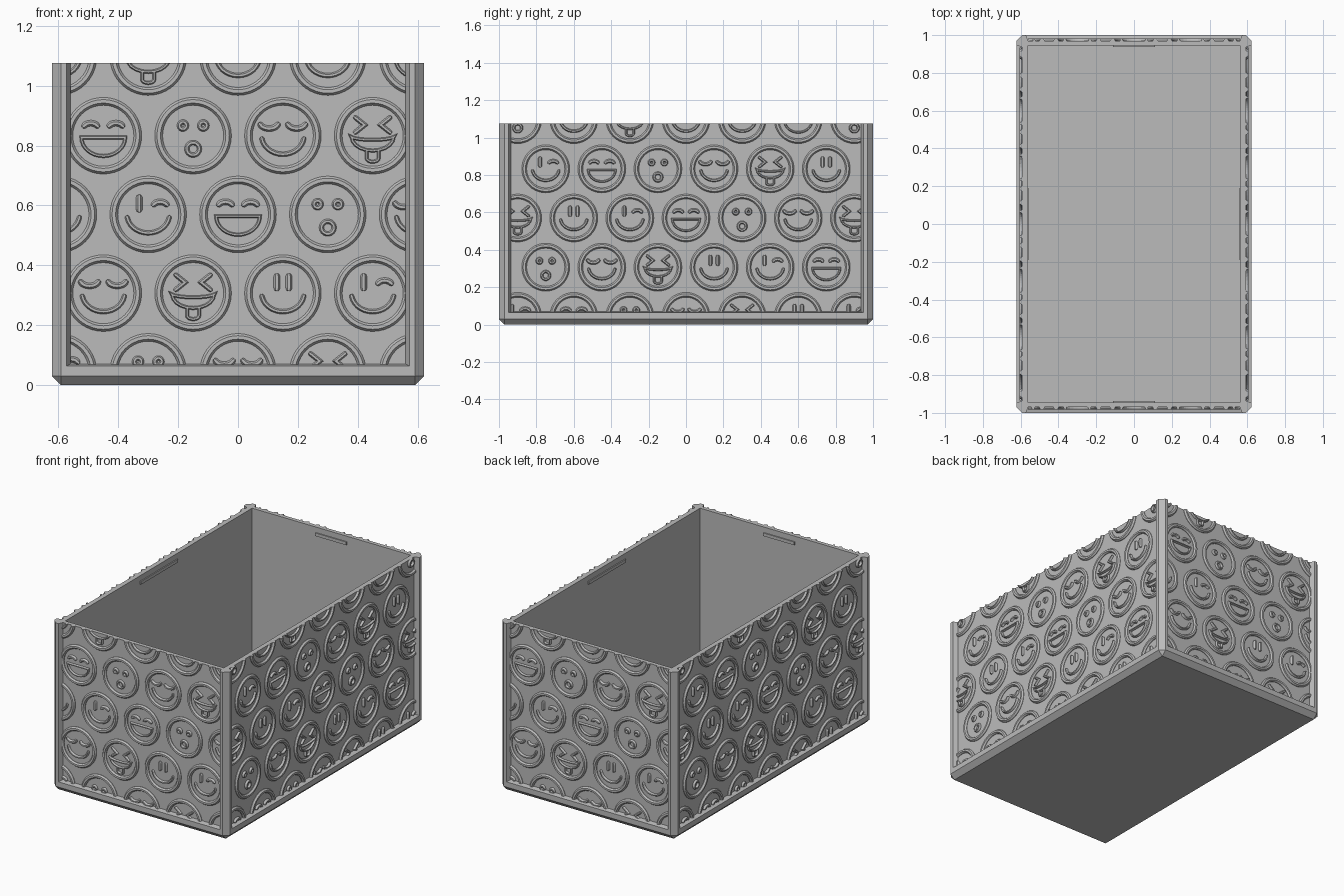
import bpy, bmesh, math
from mathutils import Matrix, Vector

cube = bpy.data.objects.get("Cube")
if cube:
    bpy.data.objects.remove(cube, do_unlink=True)

HX, HY, H = 0.622, 1.0, 1.076      # half sizes and height
IX, IY, FLOOR = 0.562, 0.945, 0.06  # cavity
DEPTH, RELIEF = 0.03, 0.013         # panel recess and raised pattern
PITCH, ROW = 0.3, 0.263             # pattern spacing

grey = bpy.data.materials.new("plain grey")
grey.use_nodes = True
grey.diffuse_color = (0.5, 0.5, 0.5, 1)
grey.node_tree.nodes["Principled BSDF"].inputs["Base Color"].default_value = (0.5, 0.5, 0.5, 1)


def to_object(bm, name):
    bmesh.ops.recalc_face_normals(bm, faces=bm.faces[:])
    mesh = bpy.data.meshes.new(name)
    bm.to_mesh(mesh)
    bm.free()
    mesh.materials.append(grey)
    obj = bpy.data.objects.new(name, mesh)
    bpy.context.collection.objects.link(obj)
    return obj


def box_mesh(x, y, z0, z1):
    bm = bmesh.new()
    bmesh.ops.create_cube(bm, size=1, matrix=Matrix.Translation((0, 0, (z0 + z1) / 2))
                          @ Matrix.Diagonal((2 * x, 2 * y, z1 - z0, 1)))
    return bm


def cut(target, cutter):
    mod = target.modifiers.new("cut", 'BOOLEAN')
    mod.operation, mod.solver, mod.object = 'DIFFERENCE', 'EXACT', cutter
    bpy.context.view_layer.objects.active = target
    bpy.ops.object.modifier_apply(modifier=mod.name)
    bpy.data.objects.remove(cutter, do_unlink=True)


# Panels: name, quarter turns, half width, distance of the outer face
PANELS = [("front", 0, 0.56, HY), ("left", 1, 0.935, HX),
          ("back", 2, 0.56, HY), ("right", 3, 0.935, HX)]


def panel_matrix(turns, dist):
    """Local (across, up, outward) to world."""
    frame = Matrix(((1, 0, 0, 0), (0, 0, -1, -dist), (0, 1, 0, 0), (0, 0, 0, 1)))
    return Matrix.Rotation(turns * math.pi / 2, 4, 'Z') @ frame


# Box body: chamfered corners and bottom edge
bm = box_mesh(HX, HY, 0, H)
edges = [e for e in bm.edges if any(v.co.z < 0.01 for v in e.verts)]
bmesh.ops.bevel(bm, geom=edges, offset=0.03, segments=1, affect='EDGES', profile=0.5)
body = to_object(bm, "box_body")
cut(body, to_object(box_mesh(IX, IY, FLOOR, H + 0.2), "cavity_cutter"))

# Recessed panels with sloped borders, open at the top
for name, turns, half, dist in PANELS:
    bm = bmesh.new()
    for d, grow in ((-DEPTH, 0), (DEPTH, 0.026)):
        w, low = half + grow, 0.07 - grow / 2
        for u, v in ((-w, low), (w, low), (w, H + 0.1), (-w, H + 0.1)):
            bm.verts.new((u, v, d))
    bmesh.ops.convex_hull(bm, input=bm.verts[:])
    bmesh.ops.transform(bm, matrix=panel_matrix(turns, dist), verts=bm.verts[:])
    cut(body, to_object(bm, "recess_cutter"))


# Raised ridges along flat paths
def arc(cx, cy, rx, ry, a0, a1, n):
    return [(cx + rx * math.cos(math.radians(a0 + (a1 - a0) * i / n)),
             cy + ry * math.sin(math.radians(a0 + (a1 - a0) * i / n))) for i in range(n + 1)]


def ridge(bm, origin, path, w, closed=False):
    pts = [Vector(p) for p in path]
    widths = [w] * len(pts)
    if closed:
        pts, widths = pts[:-1] if (pts[0] - pts[-1]).length < 1e-5 else pts, widths
    else:
        a, b = (pts[0] - pts[1]).normalized(), (pts[-1] - pts[-2]).normalized()
        pts = [pts[0] + a * w, pts[0] + a * w * 0.7] + pts + [pts[-1] + b * w * 0.7, pts[-1] + b * w]
        widths = [w * 0.3, w * 0.75] + widths + [w * 0.75, w * 0.3]
    n, rings = len(pts), []
    for i, p in enumerate(pts):
        prev = pts[i - 1] if closed or i else p
        nxt = pts[(i + 1) % n] if closed or i < n - 1 else p
        t1, t2 = (p - prev).normalized(), (nxt - p).normalized()
        t = (t1 + t2).normalized()
        side = Vector((-t.y, t.x))
        ref = t2 if t2.length else t1
        side *= widths[i] / max(0.55, side.dot(Vector((-ref.y, ref.x))))
        ring = []
        for s, d in ((-1, -0.004), (-1, 0.003), (-0.45, RELIEF), (0.45, RELIEF), (1, 0.003), (1, -0.004)):
            q = p + side * s + origin
            ring.append(bm.verts.new((q.x, q.y, d - DEPTH)))
        rings.append(ring)
    m = len(rings[0])
    for i in range(n if closed else n - 1):
        a, b = rings[i], rings[(i + 1) % n]
        for j in range(m):
            bm.faces.new((a[j], a[(j + 1) % m], b[(j + 1) % m], b[j]))
    if not closed:
        bm.faces.new(rings[0])
        bm.faces.new(rings[-1])


def face_disc(bm, o, kind):
    ridge(bm, o, arc(0, 0, 0.115, 0.115, 0, 360, 40), 0.013, True)

    def smile():
        ridge(bm, o, arc(0, 0, 0.071, 0.062, 190, 350, 14), 0.008)

    def tall_eye(x):
        ridge(bm, o, [(x, 0.018), (x, 0.055)], 0.011)

    def arched_eye(x):
        ridge(bm, o, arc(x, 0.03, 0.022, 0.012, 160, 20, 6), 0.010)

    if kind == 0:      # wink
        tall_eye(-0.03)
        arched_eye(0.04)
        smile()
    elif kind == 1:    # laugh
        for x in (-0.042, 0.042):
            arched_eye(x)
        ridge(bm, o, arc(0, -0.006, 0.073, 0.062, 180, 360, 16), 0.006, True)
    elif kind == 2:    # surprise
        for x in (-0.034, 0.034):
            ridge(bm, o, arc(x, 0.034, 0.012, 0.012, 0, 360, 14), 0.008, True)
        ridge(bm, o, arc(0, -0.044, 0.021, 0.021, 0, 360, 18), 0.008, True)
    elif kind == 3:    # closed eyes
        for x in (-0.046, 0.046):
            ridge(bm, o, arc(x, 0.042, 0.03, 0.018, 200, 340, 8), 0.010)
        smile()
    elif kind == 4:    # tongue out
        for s in (-1, 1):
            ridge(bm, o, [(s * 0.057, 0.06), (s * 0.027, 0.036), (s * 0.057, 0.012)], 0.008)
        ridge(bm, o, arc(0, 0, 0.075, 0.014, 180, 360, 10) + arc(0, -0.004, 0.07, 0.046, 0, -180, 10),
              0.006, True)
        ridge(bm, o, [(-0.02, -0.05), (-0.02, -0.075)] + arc(0, -0.075, 0.02, 0.012, 200, 340, 6)
              + [(0.02, -0.075), (0.02, -0.05)], 0.006)
    else:              # smile
        for x in (-0.02, 0.02):
            tall_eye(x)
        smile()


# One trimmed pattern per panel
for name, turns, half, dist in PANELS:
    bm = bmesh.new()
    for r in range(5):
        shift = 0.5 * (r % 2)
        for k in range(-4, 5):
            u = (k - shift) * PITCH
            if abs(u) < half + 0.11:
                face_disc(bm, Vector((u, 0.044 + r * ROW)), (3 - r + 2 * (r % 2) + k) % 6)
    for co, no in (((half, 0, 0), (1, 0, 0)), ((-half, 0, 0), (-1, 0, 0)),
                   ((0, H, 0), (0, 1, 0)), ((0, 0.068, 0), (0, -1, 0))):
        res = bmesh.ops.bisect_plane(bm, geom=bm.verts[:] + bm.edges[:] + bm.faces[:], dist=1e-6,
                                     plane_co=co, plane_no=no, clear_outer=True)
        rim = [g for g in res["geom_cut"] if isinstance(g, bmesh.types.BMEdge) and g.is_boundary]
        bmesh.ops.holes_fill(bm, edges=rim, sides=0)
    bmesh.ops.transform(bm, matrix=panel_matrix(turns, dist), verts=bm.verts[:])
    to_object(bm, name + "_face_pattern")

# Thin catch ridges inside the rim
for name, turns, half, dist in PANELS:
    inner = IY if turns % 2 == 0 else IX
    length = 0.11 if turns % 2 == 0 else 0.188
    bm = box_mesh(length, 0.007, H - 0.055, H - 0.035)
    bmesh.ops.transform(bm, matrix=Matrix.Rotation(turns * math.pi / 2, 4, 'Z')
                        @ Matrix.Translation((0, -inner, 0)), verts=bm.verts[:])
    to_object(bm, name + "_catch_ridge")
